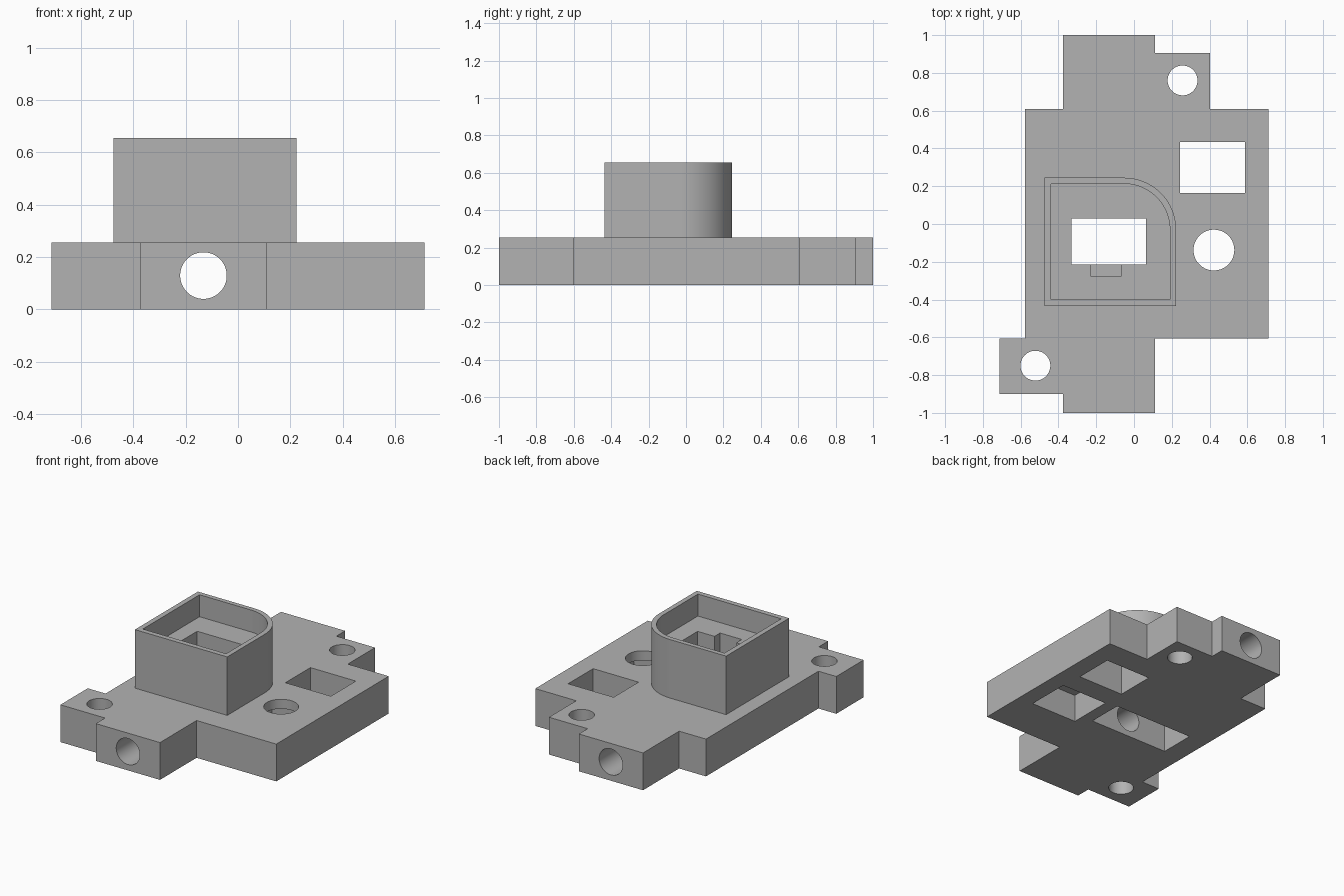
import bpy
import bmesh
from math import cos, sin, pi, radians
from mathutils import Matrix

if "Cube" in bpy.data.objects:
    bpy.data.objects.remove(bpy.data.objects["Cube"])

grey = bpy.data.materials.new("plain grey")
grey.use_nodes = True
colour = (0.45, 0.45, 0.45, 1)
grey.diffuse_color = colour
grey.node_tree.nodes["Principled BSDF"].inputs["Base Color"].default_value = colour


def prism(name, outline, low, high, matrix=None):
    """Extrude a flat outline between two heights."""
    bm = bmesh.new()
    face = bm.faces.new([bm.verts.new((x, y, low)) for x, y in outline])
    top = bmesh.ops.extrude_face_region(bm, geom=[face])["geom"]
    verts = [v for v in top if isinstance(v, bmesh.types.BMVert)]
    bmesh.ops.translate(bm, verts=verts, vec=(0, 0, high - low))
    bmesh.ops.recalc_face_normals(bm, faces=bm.faces)
    if matrix:
        bm.transform(matrix)
    mesh = bpy.data.meshes.new(name)
    bm.to_mesh(mesh)
    bm.free()
    mesh.materials.append(grey)
    obj = bpy.data.objects.new(name, mesh)
    bpy.context.collection.objects.link(obj)
    return obj


def rect(x0, x1, y0, y1):
    return [(x0, y0), (x1, y0), (x1, y1), (x0, y1)]


def circle(x, y, r, n=64):
    return [(x + r * cos(2 * pi * i / n), y + r * sin(2 * pi * i / n)) for i in range(n)]


def round_corner(x0, x1, y0, y1, r, n=20):
    """Rectangle with one rounded corner at back left."""
    arc = [(x1 - r + r * cos(pi / 2 * i / n), y1 - r + r * sin(pi / 2 * i / n))
           for i in range(n + 1)]
    return [(x0, y0), (x1, y0)] + arc + [(x0, y1)]


def combine(target, tool, operation):
    """Apply a boolean and discard the tool."""
    mod = target.modifiers.new("combine", 'BOOLEAN')
    mod.operation = operation
    mod.solver = 'EXACT'
    mod.object = tool
    bpy.context.view_layer.update()
    graph = bpy.context.evaluated_depsgraph_get()
    mesh = bpy.data.meshes.new_from_object(target.evaluated_get(graph))
    target.modifiers.clear()
    target.data = mesh
    bpy.data.objects.remove(tool)


# Base plate with end blocks and side tabs
T = 0.255
housing = prism("mounting_housing", [
    (-.375, -1), (.11, -1), (.11, -.605), (.713, -.605), (.713, .61), (.403, .61),
    (.403, .905), (.11, .905), (.11, 1), (-.375, 1), (-.375, .61), (-.578, .61),
    (-.578, -.605), (-.713, -.605), (-.713, -.9), (-.375, -.9)], 0, T)

# Raised socket with one rounded corner
combine(housing, prism("socket", round_corner(-.475, .223, -.435, .245, .275), .1, .655), 'UNION')

# Socket recess, opening, notch and wider underside pocket
along_y = Matrix.Rotation(radians(90), 4, 'X')
cutters = [
    ("socket_recess", round_corner(-.44, .19, -.40, .213, .243), .505, .8),
    ("socket_opening", rect(-.33, .063, -.215, .03), .2, .7),
    ("key_notch", rect(-.23, -.065, -.275, -.1), .36, .7),
    ("underside_pocket", rect(-.435, .165, -.215, .03), -.1, .30),
    # Plate openings
    ("window", rect(.243, .587, .165, .435), -.1, .4),
    ("round_hole", circle(.423, -.138, .108), -.1, .4),
    ("round_hole_pocket", rect(.248, .598, -.29, .012), -.1, .19),
    ("back_tab_hole", circle(.257, .76, .079), -.1, .4),
    ("front_tab_hole", circle(-.522, -.75, .079), -.1, .4),
    # Lengthwise bore
    ("bore", circle(-.132, .129, .089), -1.2, 1.2, along_y),
]
for cutter in cutters:
    combine(housing, prism(*cutter), 'DIFFERENCE')

# Smooth the curved walls, keep edges sharp
bpy.ops.object.select_all(action='DESELECT')
housing.select_set(True)
bpy.context.view_layer.objects.active = housing
bpy.ops.object.shade_smooth_by_angle(angle=radians(30))
